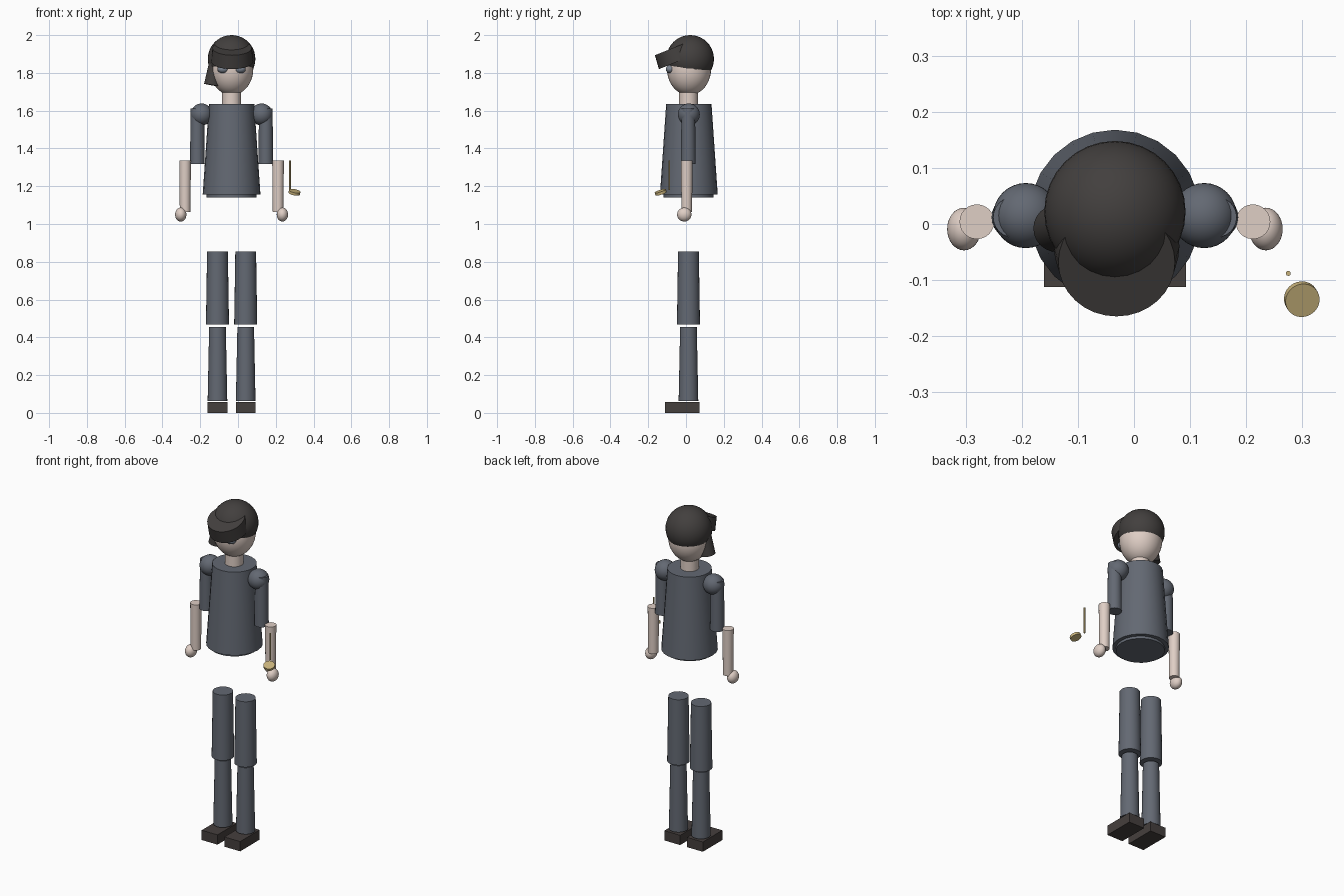
import bpy, bmesh, math
from mathutils import Vector, Matrix

if "Cube" in bpy.data.objects:
    bpy.data.objects.remove(bpy.data.objects["Cube"])

CX, CY = -0.034, 0.013   # body axis


def material(name, rgb):
    m = bpy.data.materials.new(name)
    m.diffuse_color = (*rgb, 1)
    m.use_nodes = True
    m.node_tree.nodes["Principled BSDF"].inputs["Base Color"].default_value = m.diffuse_color
    return m


SKIN = material("skin", (0.74, 0.62, 0.56))
CLOTH = material("cloth", (0.125, 0.14, 0.17))
HAIR = material("hair", (0.055, 0.05, 0.048))
SHOE = material("shoe", (0.06, 0.05, 0.047))
GOLD = material("gold", (0.58, 0.45, 0.2))
EYE = material("eye", (0.2, 0.23, 0.28))


def finish(name, bm, mat, smooth=True):
    bmesh.ops.recalc_face_normals(bm, faces=bm.faces)
    me = bpy.data.meshes.new(name)
    bm.to_mesh(me)
    bm.free()
    me.materials.append(mat)
    ob = bpy.data.objects.new(name, me)
    bpy.context.collection.objects.link(ob)
    if smooth:
        bpy.ops.object.select_all(action='DESELECT')
        ob.select_set(True)
        bpy.context.view_layer.objects.active = ob
        bpy.ops.object.shade_smooth_by_angle(angle=math.radians(40))
    return ob


def cone(name, a, b, ra, rb, mat, sides=24):
    """Capped tapered cylinder from point a to point b."""
    a, b = Vector(a), Vector(b)
    d = b - a
    rot = Vector((0, 0, 1)).rotation_difference(d).to_matrix().to_4x4()
    bm = bmesh.new()
    bmesh.ops.create_cone(bm, cap_ends=True, segments=sides, radius1=ra, radius2=rb,
                          depth=d.length, matrix=Matrix.Translation((a + b) / 2) @ rot)
    return finish(name, bm, mat)


def ball(name, c, r, mat, cut=None):
    """Ellipsoid; cut = (point, normal) removes the part the normal points to."""
    bm = bmesh.new()
    bmesh.ops.create_uvsphere(bm, u_segments=32, v_segments=20, radius=1,
                              matrix=Matrix.Translation(c) @ Matrix.Diagonal((*r, 1)))
    if cut:
        bmesh.ops.bisect_plane(bm, geom=bm.verts[:] + bm.edges[:] + bm.faces[:],
                               plane_co=cut[0], plane_no=cut[1], clear_outer=True)
    return finish(name, bm, mat)


def box(name, lo, hi, mat):
    lo, hi = Vector(lo), Vector(hi)
    bm = bmesh.new()
    bmesh.ops.create_cube(bm, size=1, matrix=Matrix.Translation((lo + hi) / 2)
                          @ Matrix.Diagonal((*(hi - lo), 1)))
    return finish(name, bm, mat, smooth=False)


# Torso, hem and neck
cone("torso", (CX, CY + .002, 1.155), (CX, CY + .002, 1.635), .153, .12, CLOTH)
cone("waist", (CX, CY, 1.14), (CX, CY, 1.20), .132, .132, CLOTH)
cone("neck", (CX, CY, 1.62), (CX, CY, 1.74), .05, .05, SKIN)

# Head, hair cap, brim-like fringe and side lock
ball("head", (CX, .016, 1.822), (.115, .117, .14), SKIN)
ball("hair_cap", (CX, .022, 1.874), (.126, .126, .126), HAIR,
     cut=((CX, .02, 1.816), (0, -.11, -1)))
tilt = math.radians(22)
axis = Vector((0, -math.sin(tilt), math.cos(tilt)))
mid = Vector((-.031, -.054, 1.897))
cone("fringe", mid - axis * .038, mid + axis * .038, .112, .104, HAIR, 32)
cone("side_lock", (-.138, -.008, 1.735), (-.113, -.004, 1.87), .042, .036, HAIR)

# Limbs and eyes, once per side
for s, side in ((-1, "left"), (1, "right")):
    def x(d):
        return CX + s * d
    ball(f"{side}_eye", (x(.045), -.082, 1.82), (.03, .025, .022), EYE)
    ball(f"{side}_shoulder", (x(.159), .015, 1.58), (.058, .058, .058), CLOTH)
    cone(f"{side}_upper_arm", (x(.181), .012, 1.318), (x(.181), .012, 1.612), .039, .036, CLOTH)
    cone(f"{side}_forearm", (x(.246), .004, 1.064), (x(.246), .004, 1.337), .028, .031, SKIN)
    ball(f"{side}_hand", (x(.269), -.009, 1.05), (.03, .038, .037), SKIN)
    cone(f"{side}_thigh", (x(.0747), CY, .467), (x(.0747), CY, .854), .061, .055, CLOTH)
    cone(f"{side}_shin", (x(.0747), CY, .064), (x(.0747), CY, .456), .052, .044, CLOTH)
    box(f"{side}_shoe", (x(.0747) - .052, -.112, 0), (x(.0747) + .052, .071, .058), SHOE)

# Hanging pendant: thin cord and tilted disc
cone("pendant_cord", (.275, -.088, 1.18), (.275, -.088, 1.337), .0045, .0045, GOLD, 10)
n = Vector((.2, -.33, 1)).normalized() * .0075
c = Vector((.299, -.134, 1.168))
cone("pendant_disc", c - n, c + n, .031, .031, GOLD)
